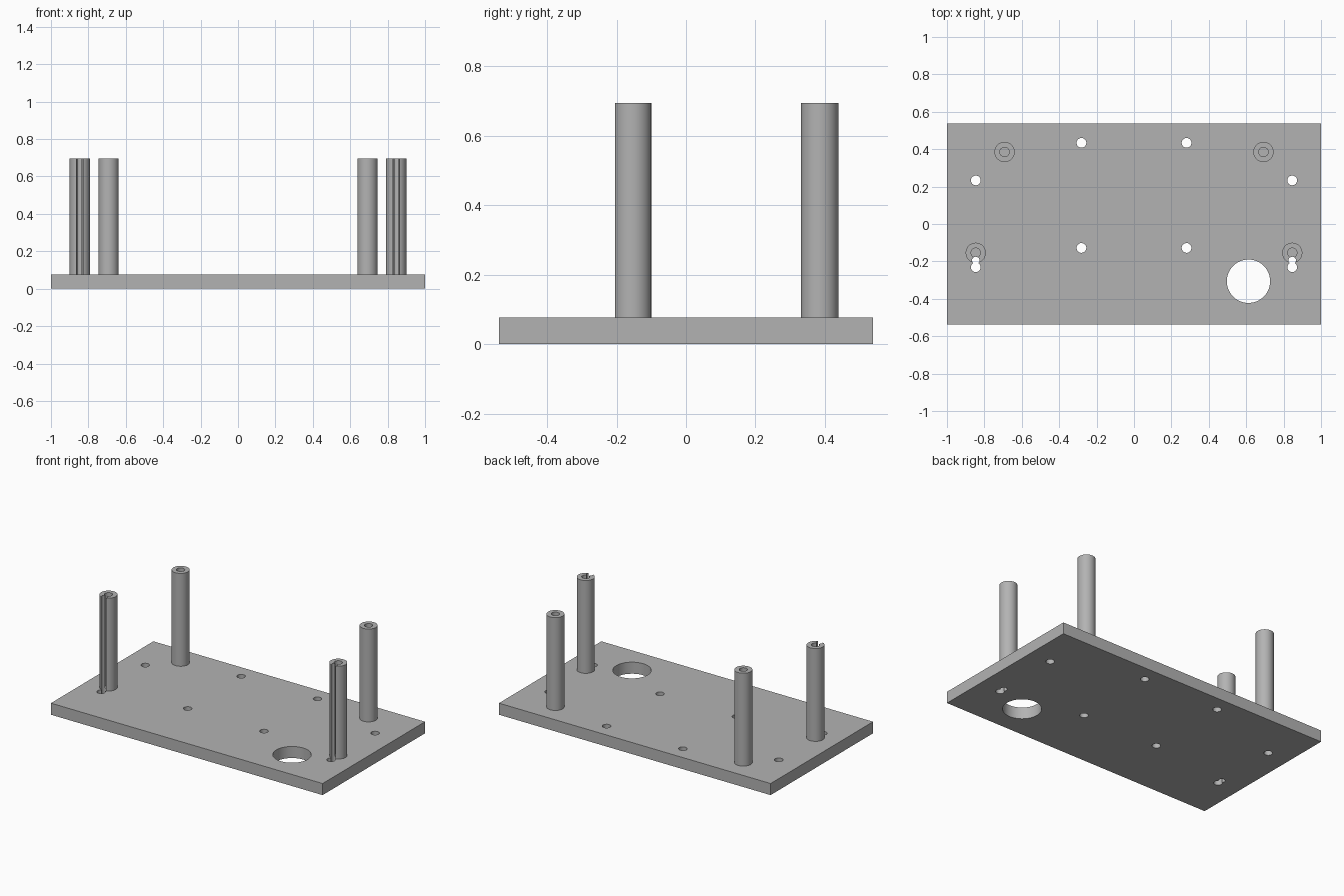
import bpy
import math

if "Cube" in bpy.data.objects:
    bpy.data.objects.remove(bpy.data.objects["Cube"], do_unlink=True)

PLATE_TOP, POST_TOP = 0.077, 0.695

grey = bpy.data.materials.new("plain grey")
grey.use_nodes = True
colour = (0.45, 0.45, 0.45, 1)
grey.diffuse_color = colour
grey.node_tree.nodes["Principled BSDF"].inputs["Base Color"].default_value = colour


def cylinder(name, x, y, radius, bottom, top, sides=64):
    bpy.ops.mesh.primitive_cylinder_add(
        vertices=sides, radius=radius, depth=top - bottom,
        location=(x, y, (bottom + top) / 2))
    obj = bpy.context.object
    obj.name = name
    obj.data.materials.append(grey)
    return obj


def cut(target, x, y, radius, bottom=-0.1, top=1):
    """Drill a round vertical hole and discard the drill."""
    drill = cylinder("drill", x, y, radius, bottom, top, 48)
    drill.hide_render = True
    mod = target.modifiers.new("hole", "BOOLEAN")
    mod.operation = "DIFFERENCE"
    mod.solver = "EXACT"
    mod.object = drill
    bpy.context.view_layer.objects.active = target
    bpy.ops.object.modifier_apply(modifier=mod.name)
    bpy.data.objects.remove(drill, do_unlink=True)


def smooth(obj):
    bpy.ops.object.select_all(action="DESELECT")
    obj.select_set(True)
    bpy.context.view_layer.objects.active = obj
    bpy.ops.object.shade_smooth_by_angle(angle=math.radians(30))


# Base plate
bpy.ops.mesh.primitive_cube_add(size=1, location=(0, 0, PLATE_TOP / 2))
plate = bpy.context.object
plate.name = "base_plate"
plate.scale = (2, 1.077, PLATE_TOP)
bpy.ops.object.transform_apply(location=False, rotation=False, scale=True)
plate.data.materials.append(grey)

# Cable opening and screw holes
cut(plate, 0.612, -0.306, 0.116)
for side in (-1, 1):
    for x, y in ((0.281, 0.434), (0.281, -0.128), (0.846, 0.233)):
        cut(plate, side * x, y, 0.026)

# Hollow posts; the front pair is grooved by the keyhole slots
for side, label in ((1, "left"), (-1, "right")):
    for place, x, y in (("back", 0.692, 0.385), ("front", 0.846, -0.154)):
        post = cylinder(f"{place}_{label}_post", side * x, y, 0.054, PLATE_TOP, POST_TOP)
        cut(post, side * x, y, 0.025, PLATE_TOP - 0.01)
        if place == "front":
            for part in (post, plate):
                cut(part, side * x, -0.231, 0.026)
                cut(part, side * x, -0.195, 0.02)
        smooth(post)
smooth(plate)
